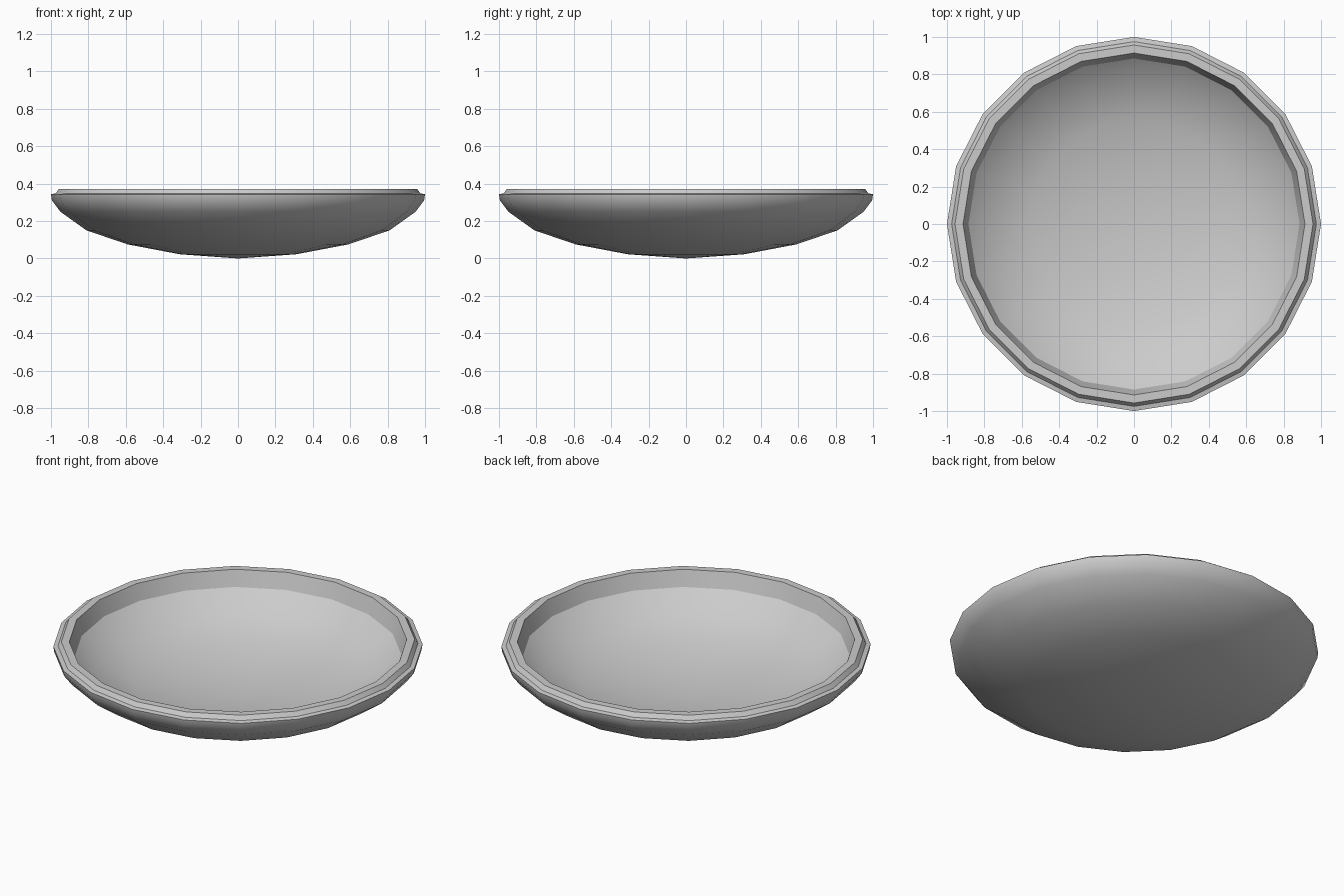
import bpy, bmesh
from math import sin, cos, pi, radians

if "Cube" in bpy.data.objects:
    bpy.data.objects.remove(bpy.data.objects["Cube"])

SIDES = 20


def lathe(name, profile):
    """Revolve a closed (radius, height) profile whose ends lie on the axis."""
    bm = bmesh.new()
    rings = []
    for r, z in profile:
        if r == 0:
            rings.append([bm.verts.new((0, 0, z))] * SIDES)
        else:
            rings.append([bm.verts.new((r * cos(2 * pi * i / SIDES), r * sin(2 * pi * i / SIDES), z))
                          for i in range(SIDES)])
    for a, b in zip(rings, rings[1:]):
        for i in range(SIDES):
            j = (i + 1) % SIDES
            quad = list(dict.fromkeys((a[i], a[j], b[j], b[i])))
            bm.faces.new(quad)
    bmesh.ops.recalc_face_normals(bm, faces=bm.faces)
    me = bpy.data.meshes.new(name)
    bm.to_mesh(me)
    bm.free()
    ob = bpy.data.objects.new(name, me)
    bpy.context.collection.objects.link(ob)
    bpy.ops.object.select_all(action='DESELECT')
    ob.select_set(True)
    bpy.context.view_layer.objects.active = ob
    bpy.ops.object.shade_smooth_by_angle(angle=radians(32))
    return ob


# Shallow bowl: outside, stepped lip, inside
outside = [(0, 0), (0.31, 0.022), (0.59, 0.075), (0.81, 0.15), (0.95, 0.25), (0.995, 0.31)]
lip = [(1.0, 0.343), (0.975, 0.348), (0.957, 0.372), (0.914, 0.372)]
inside = [(0.885, 0.28), (0.77, 0.185), (0.56, 0.11), (0.3, 0.06), (0, 0.042)]
lathe("bowl", outside + lip + inside)
